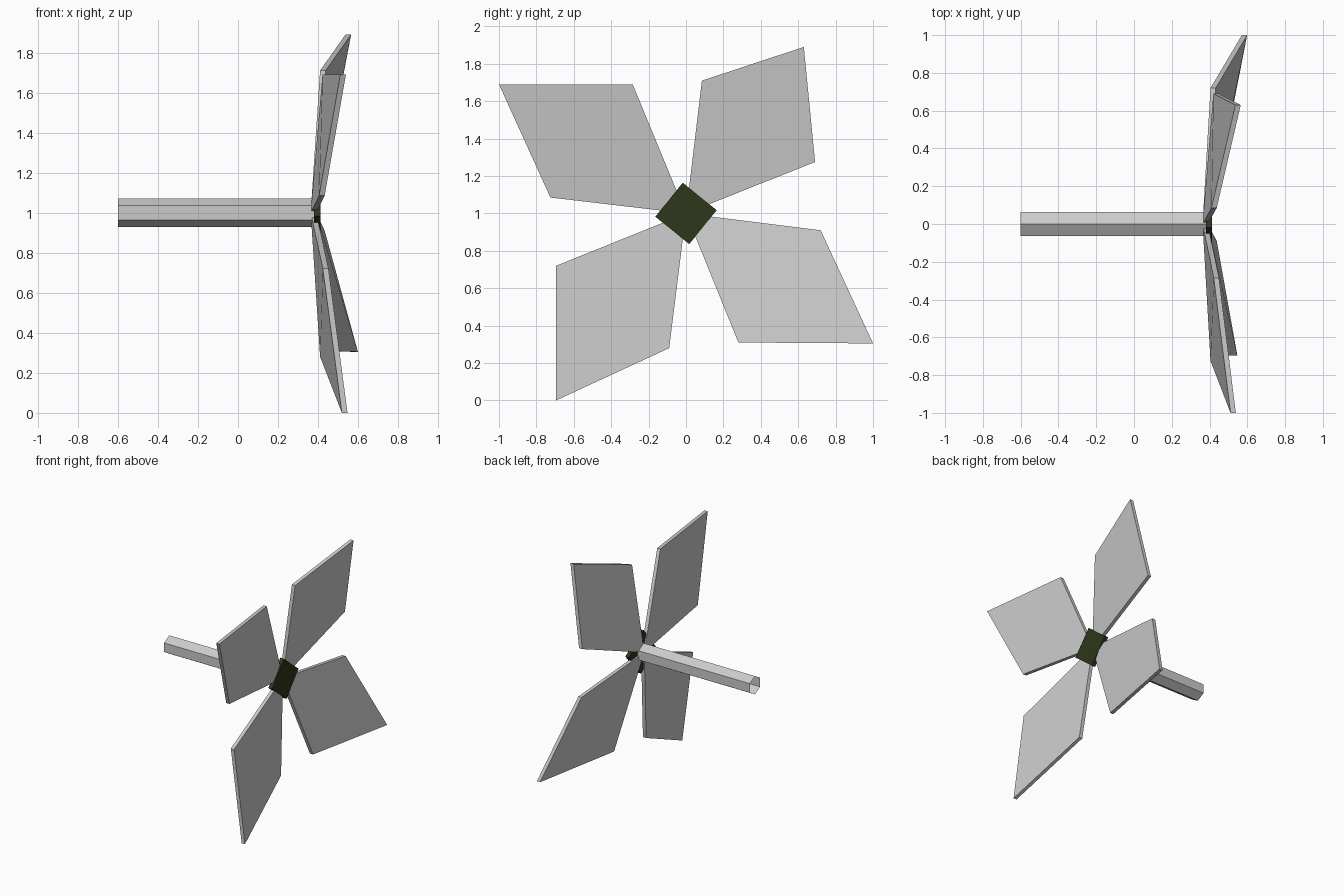
import bpy, bmesh
from math import cos, sin, radians

if "Cube" in bpy.data.objects:
    bpy.data.objects.remove(bpy.data.objects["Cube"])

CZ = 1.0  # shaft height


def make_object(name, bm):
    bmesh.ops.recalc_face_normals(bm, faces=bm.faces)
    me = bpy.data.meshes.new(name)
    bm.to_mesh(me)
    bm.free()
    ob = bpy.data.objects.new(name, me)
    bpy.context.collection.objects.link(ob)
    return ob


def prism_x(name, profile, length, caps=True):
    """Extrude a closed loop of (x, y, z) points along +x."""
    bm = bmesh.new()
    a = [bm.verts.new(p) for p in profile]
    b = [bm.verts.new((x + length, y, z)) for x, y, z in profile]
    n = len(a)
    for i in range(n):
        j = (i + 1) % n
        bm.faces.new((a[i], a[j], b[j], b[i]))
    if caps:
        bm.faces.new(a[::-1])
        bm.faces.new(b)
    return make_object(name, bm)


def ring(x, radius, sides, start):
    angles = [radians(start + 360 * i / sides) for i in range(sides)]
    return [(x, radius * cos(t), CZ + radius * sin(t)) for t in angles]


# Hexagonal shaft, an open tube
shaft = prism_x("shaft", ring(-0.6, 0.072, 6, 90), 0.985, caps=False)

# Square hub plate
hub = prism_x("hub", ring(0.38, 0.165, 4, 6), 0.032)
mat = bpy.data.materials.new("dark_green")
mat.diffuse_color = (0.026, 0.038, 0.011, 1)
mat.use_nodes = True
mat.node_tree.nodes["Principled BSDF"].inputs["Base Color"].default_value = mat.diffuse_color
hub.data.materials.append(mat)

# Four bent blades: trailing corner, tip, leading corner (back surface)
root = (0.363, 0.0, CZ)
blades = {
    "upper_right": [(0.41, 0.085, 1.71), (0.537, 0.63, 1.89), (0.42, 0.69, 1.275)],
    "upper_left": [(0.405, -0.725, 1.085), (0.511, -1.0, 1.69), (0.422, -0.285, 1.69)],
    "lower_left": [(0.41, -0.09, 0.28), (0.519, -0.695, 0.0), (0.424, -0.695, 0.72)],
    "lower_right": [(0.405, 0.72, 0.91), (0.571, 1.0, 0.305), (0.43, 0.28, 0.31)],
}
for side, corners in blades.items():
    prism_x("blade_" + side, [root] + corners, 0.028)
